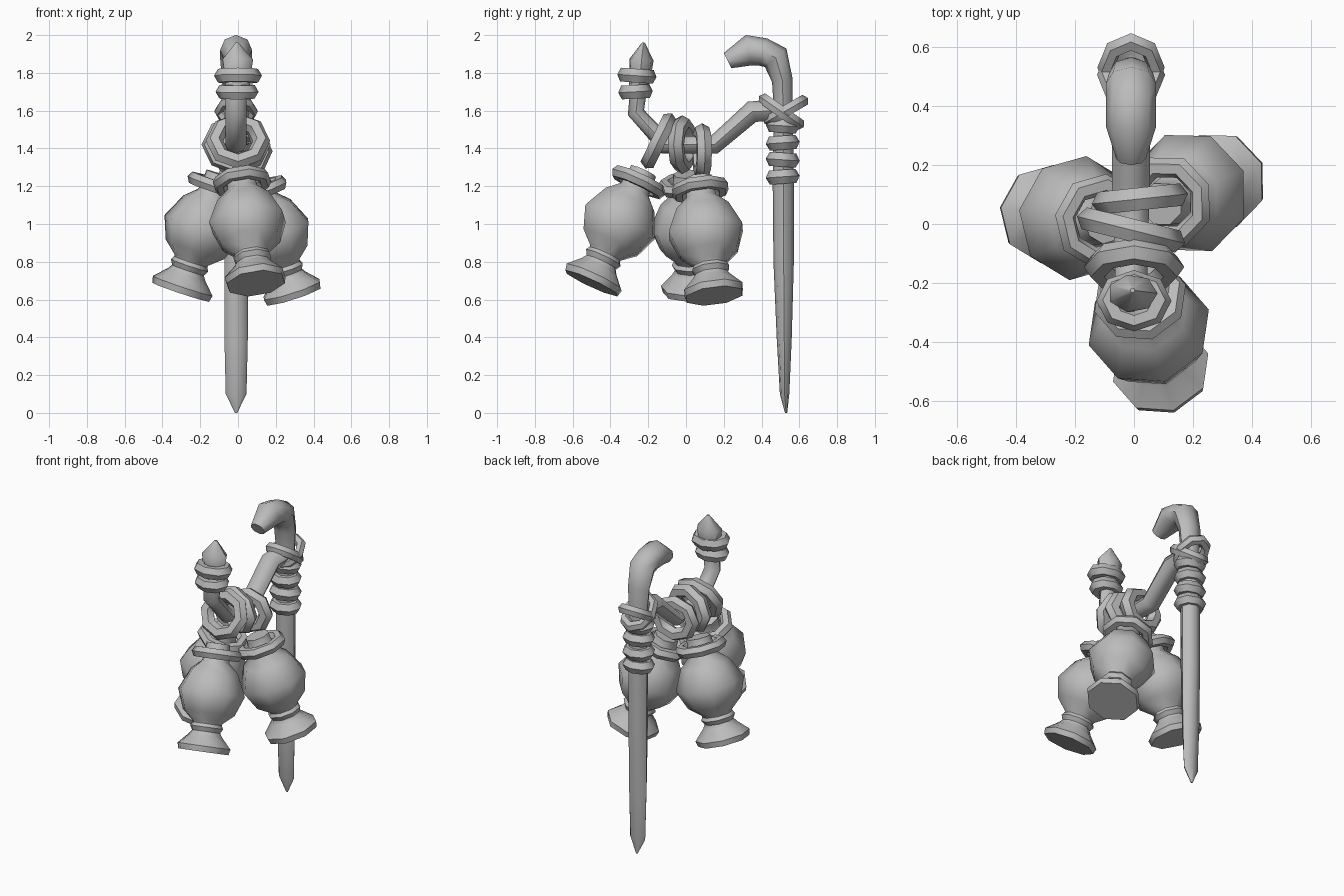
import bpy, bmesh, math
from mathutils import Vector

cube = bpy.data.objects.get("Cube")
if cube:
    bpy.data.objects.remove(cube, do_unlink=True)

GREY = (0.5, 0.5, 0.5, 1)
grey = bpy.data.materials.new("plain_grey")
grey.use_nodes = True
grey.diffuse_color = GREY
for node in grey.node_tree.nodes:
    if node.type == 'BSDF_PRINCIPLED':
        node.inputs["Base Color"].default_value = GREY


def finish(ob, name):
    ob.name = name
    ob.data.materials.append(grey)
    bpy.ops.object.select_all(action='DESELECT')
    ob.select_set(True)
    bpy.context.view_layer.objects.active = ob
    bpy.ops.object.shade_smooth_by_angle(angle=math.radians(50))
    return ob


def skin(name, loops):
    """Bridge a list of equal vertex loops and close both ends."""
    bm = bmesh.new()
    rows = [[bm.verts.new(p) for p in loop] for loop in loops]
    n = len(rows[0])
    for a, b in zip(rows, rows[1:]):
        for i in range(n):
            j = (i + 1) % n
            bm.faces.new((a[i], a[j], b[j], b[i]))
    bm.faces.new(rows[0])
    bm.faces.new(rows[-1])
    bmesh.ops.recalc_face_normals(bm, faces=bm.faces)
    mesh = bpy.data.meshes.new(name)
    bm.to_mesh(mesh)
    bm.free()
    ob = bpy.data.objects.new(name, mesh)
    bpy.context.collection.objects.link(ob)
    return finish(ob, name)


def tube(name, path, x=-0.01, sides=8):
    """Tube in the side plane; each point is (y, z, half width, half depth)."""
    loops = []
    pts = [Vector((x, p[0], p[1])) for p in path]
    across = Vector((1, 0, 0))
    for k, (_, _, w, d) in enumerate(path):
        before = pts[k] - pts[k - 1] if k else pts[1] - pts[0]
        after = pts[k + 1] - pts[k] if k < len(pts) - 1 else before
        up = (before.normalized() + after.normalized()).normalized().cross(across)
        loops.append([pts[k] + across * w * math.cos(a) + up * d * math.sin(a)
                      for a in (math.tau * i / sides for i in range(sides))])
    return skin(name, loops)


def ring(name, loc, major, minor, rot=(0, 0, 0), scale=(1, 1, 1)):
    bpy.ops.mesh.primitive_torus_add(
        location=loc, rotation=[math.radians(r) for r in rot],
        major_segments=8, minor_segments=6, major_radius=major, minor_radius=minor)
    ob = bpy.context.object
    ob.scale = scale
    return finish(ob, name)


# Staff with a hooked top
tube("staff", [
    (0.53, 0, 0.006, 0.006), (0.522, 0.1, 0.055, 0.025), (0.52, 0.4, 0.062, 0.04),
    (0.517, 0.8, 0.062, 0.054), (0.515, 1.2, 0.062, 0.056), (0.515, 1.6, 0.062, 0.05),
    (0.51, 1.76, 0.075, 0.055), (0.475, 1.88, 0.085, 0.075), (0.41, 1.91, 0.085, 0.075),
    (0.33, 1.92, 0.085, 0.082), (0.22, 1.865, 0.05, 0.045)])

# Grip windings around the staff
for k in range(4):
    ring(f"grip_ring_{k + 1}", (-0.01, 0.512, 1.25 + 0.09 * k), 0.055, 0.043,
         (-4 if k % 2 else 4, 0, 0), (1.08, 0.92, 1))
ring("grip_lashing_falling", (-0.01, 0.505, 1.595), 0.11, 0.034, (-35, 0, 0), (0.8, 1, 1))
ring("grip_lashing_rising", (-0.01, 0.53, 1.6), 0.1, 0.034, (30, 0, 0), (0.85, 1, 1))

# Bent bar joining the staff to the front handle
tube("bent_bar", [
    (0.5, 1.6, 0.065, 0.055), (0.35, 1.595, 0.065, 0.058), (0.15, 1.42, 0.065, 0.05),
    (-0.11, 1.42, 0.055, 0.05), (-0.265, 1.59, 0.055, 0.045), (-0.25, 1.72, 0.055, 0.045)])

# Handle end with two rings and a pointed cap
ring("handle_ring_lower", (-0.005, -0.267, 1.70), 0.072, 0.042, (3, 0, 0), (1, 0.8, 1))
ring("handle_ring_upper", (0, -0.26, 1.785), 0.085, 0.042, (-4, 0, 0), (1, 0.82, 1))
tube("handle_cap", [
    (-0.255, 1.68, 0.06, 0.05), (-0.24, 1.81, 0.075, 0.06), (-0.235, 1.87, 0.085, 0.065),
    (-0.225, 1.96, 0.008, 0.008)], x=-0.005, sides=7)

# Loops hanging on the bar
ring("front_loop", (0, -0.145, 1.44), 0.118, 0.044, (64, 0, 0), (1.05, 1, 1))
ring("middle_loop", (-0.01, -0.02, 1.42), 0.12, 0.044, (90, 0, -14), (1.15, 0.95, 1))
ring("rear_loop", (0.02, 0.085, 1.385), 0.112, 0.044, (90, 0, 6), (1.05, 0.95, 1))

# Flask outline: (distance along the axis, radius)
FLASK = [(0.3, 0.075), (0.19, 0.085), (0.13, 0.15), (0.0, 0.212), (-0.12, 0.165),
         (-0.18, 0.095), (-0.23, 0.085), (-0.26, 0.105), (-0.325, 0.168), (-0.36, 0.16)]


def flask(name, centre, base):
    """Lathe a hanging flask whose axis runs from its belly to its base."""
    centre = Vector(centre)
    axis = (centre - Vector(base)).normalized()
    quat = axis.to_track_quat('Z', 'Y')
    loops = []
    for h, r in FLASK:
        loops.append([centre + quat @ Vector((r * math.cos(a), r * math.sin(a), h))
                      for a in (math.tau * i / 8 for i in range(8))])
    skin(name, loops)
    rot = [math.degrees(a) for a in quat.to_euler()]
    ring(name + "_collar", centre + axis * 0.235, 0.125, 0.036, rot)
    ring(name + "_neck_ring", centre - axis * 0.21, 0.07, 0.035, rot)


flask("front_flask", (0.05, -0.35, 1.01), (0.09, -0.485, 0.72))
flask("left_flask", (0.185, 0.105, 0.96), (0.295, 0.15, 0.62))
flask("right_flask", (-0.19, 0.02, 0.98), (-0.3, 0.035, 0.65))
